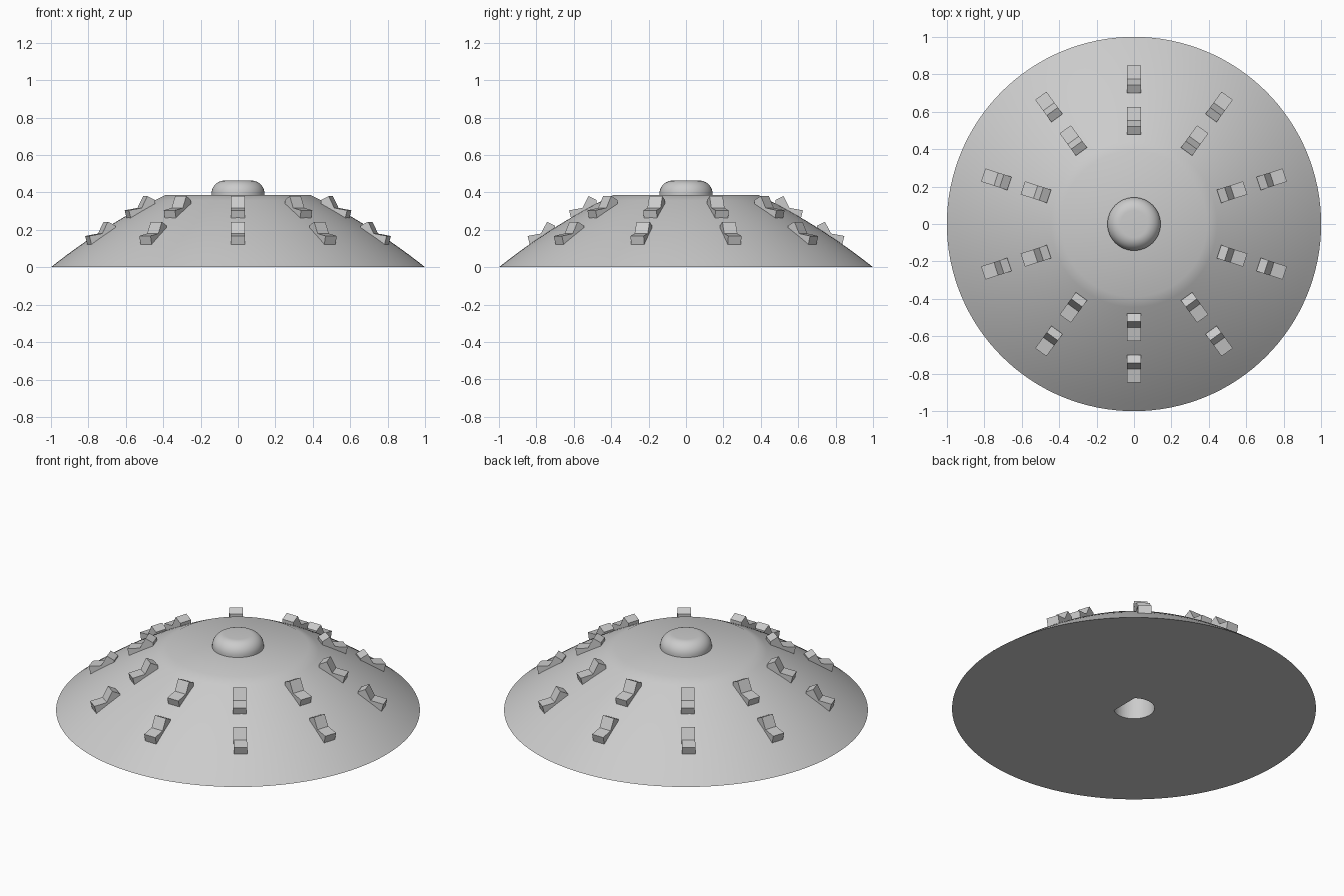
import bpy, bmesh, math
from mathutils import Matrix, Vector

if "Cube" in bpy.data.objects:
    bpy.data.objects.remove(bpy.data.objects["Cube"], do_unlink=True)

grey = bpy.data.materials.new("plain_grey")
grey.use_nodes = True
colour = (0.6, 0.6, 0.6, 1)
grey.diffuse_color = colour
grey.node_tree.nodes["Principled BSDF"].inputs["Base Color"].default_value = colour


def make_object(name, bm):
    bmesh.ops.recalc_face_normals(bm, faces=bm.faces)
    mesh = bpy.data.meshes.new(name)
    bm.to_mesh(mesh)
    bm.free()
    mesh.materials.append(grey)
    obj = bpy.data.objects.new(name, mesh)
    bpy.context.collection.objects.link(obj)
    return obj


def activate(obj):
    bpy.ops.object.select_all(action="DESELECT")
    obj.select_set(True)
    bpy.context.view_layer.objects.active = obj


def lathe(name, profile, steps=128):
    """Spin a radius/height profile, starting and ending on the axis."""
    bm = bmesh.new()
    verts = [bm.verts.new((r, 0, z)) for r, z in profile]
    edges = [bm.edges.new(pair) for pair in zip(verts, verts[1:])]
    bmesh.ops.spin(bm, geom=verts + edges, cent=(0, 0, 0), axis=(0, 0, 1),
                   angle=math.tau, steps=steps, use_duplicate=False)
    bmesh.ops.remove_doubles(bm, verts=bm.verts, dist=1e-4)
    return make_object(name, bm)


def prism(name, outline, vector):
    """Extrude a flat outline along a vector."""
    bm = bmesh.new()
    face = bm.faces.new([bm.verts.new(p) for p in outline])
    ext = bmesh.ops.extrude_face_region(bm, geom=[face], use_keep_orig=True)
    moved = [v for v in ext["geom"] if isinstance(v, bmesh.types.BMVert)]
    bmesh.ops.translate(bm, verts=moved, vec=vector)
    return make_object(name, bm)


# Shallow mound: gently bulging flank and a flat top
rim, top = Vector((1, 0)), Vector((0.39, 0.385))
out = Vector((0.385, 0.61)).normalized()
flank = []
for i in range(13):
    t = i / 12
    flank.append(tuple(rim.lerp(top, t) + out * 0.08 * t * (1 - t)))
mound = lathe("mound", [(0, 0)] + flank + [(0, top.y)])

# D-shaped shaft hole in the underside
flat_half = math.acos(0.07 / 0.113)
arc = [flat_half + (math.tau - 2 * flat_half) * i / 40 for i in range(41)]
cutter = prism("shaft_hole_cutter",
               [(0.113 * math.cos(a), 0.113 * math.sin(a), -0.1) for a in arc],
               (0, 0, 0.4))
cutter.hide_render = True
cut = mound.modifiers.new("shaft_hole", "BOOLEAN")
cut.operation, cut.solver, cut.object = "DIFFERENCE", "EXACT", cutter
activate(mound)
bpy.ops.object.modifier_apply(modifier=cut.name)
bpy.data.objects.remove(cutter, do_unlink=True)

# Rounded knob in the middle
base_z, knob_r, knob_top, fillet = 0.37, 0.142, 0.463, 0.07
curve = [(knob_r - fillet * (1 - math.cos(a)), knob_top - fillet * (1 - math.sin(a)))
         for a in (math.pi / 2 * i / 10 for i in range(11))]
knob = lathe("knob", [(0, base_z), (knob_r, base_z)] + curve + [(0, knob_top)], 64)

for obj in (mound, knob):
    activate(obj)
    bpy.ops.object.shade_smooth_by_angle(angle=math.radians(35))

# Two rings of ten seats, each a leaning back and a flat seat facing outward
seat_profile = [(0.70, 0.19), (0.70, 0.222), (0.743, 0.243),
                (0.775, 0.18), (0.847, 0.167), (0.835, 0.12)]
half_width = 0.037
for ring, dr, dz in (("lower", 0, 0), ("upper", -0.222, 0.137)):
    outline = [(-half_width, -(r + dr), z + dz) for r, z in seat_profile]
    for i in range(10):
        seat = prism(f"{ring}_seat_{i + 1}", outline, (2 * half_width, 0, 0))
        seat.data.transform(Matrix.Rotation(math.tau * i / 10, 4, "Z"))
